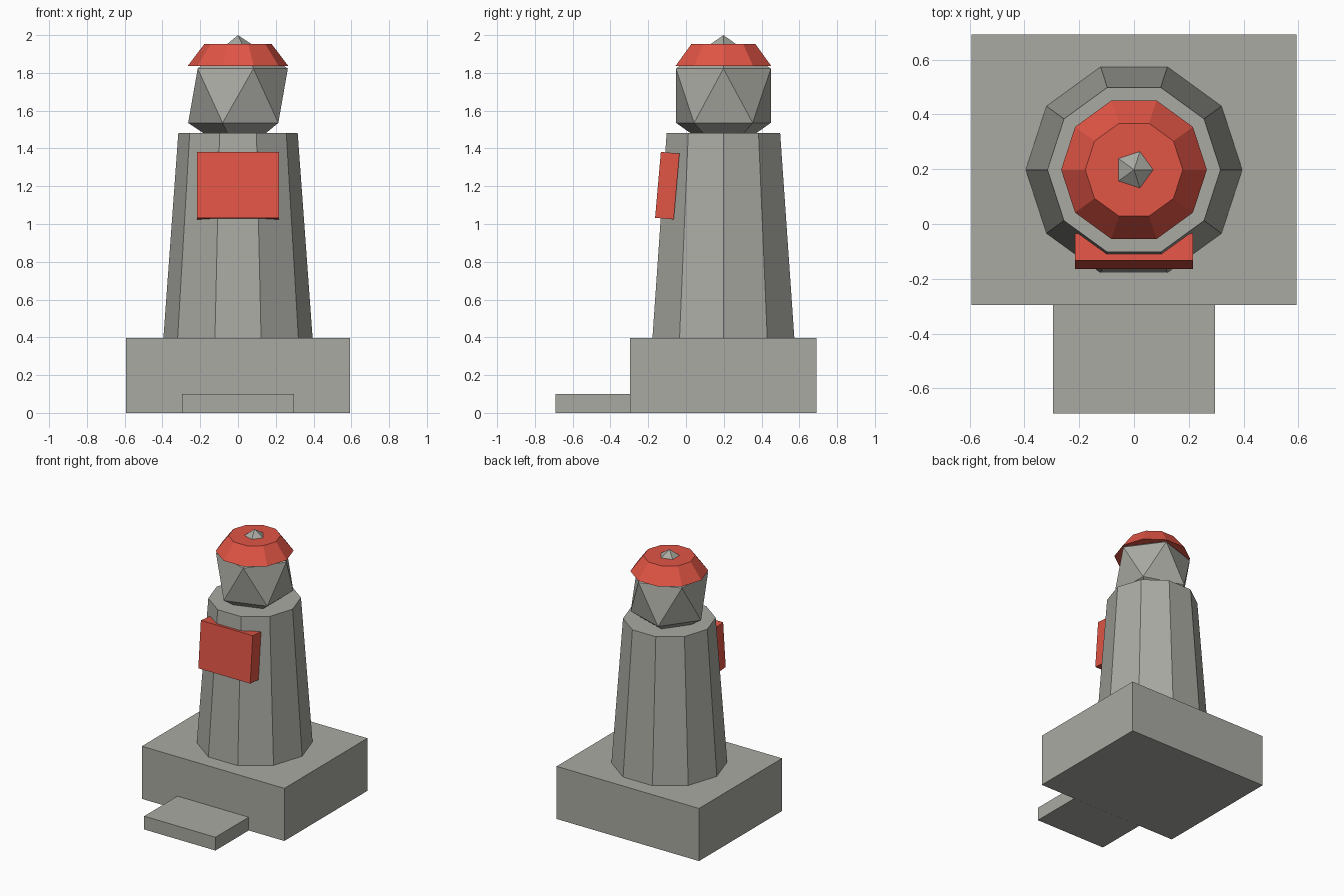
import bpy
from math import radians

cube = bpy.data.objects.get("Cube")
if cube:
    bpy.data.objects.remove(cube, do_unlink=True)


def make_material(name, rgb):
    mat = bpy.data.materials.new(name)
    mat.use_nodes = True
    mat.diffuse_color = (*rgb, 1)
    mat.node_tree.nodes["Principled BSDF"].inputs["Base Color"].default_value = (*rgb, 1)
    return mat


STONE = make_material("stone_grey", (0.40, 0.40, 0.365))
RED = make_material("signal_red", (0.75, 0.09, 0.06))
AXIS_Y = 0.198   # the tower stands behind the step
SIDES = 10


def finish(name, mat):
    obj = bpy.context.object
    obj.name = obj.data.name = name
    obj.data.materials.append(mat)
    return obj


def box(name, size, centre, mat, tilt=0):
    bpy.ops.mesh.primitive_cube_add(size=1, location=centre)
    obj = finish(name, mat)
    obj.scale = size
    obj.rotation_euler.x = radians(tilt)
    return obj


def frustum(name, r_bottom, r_top, z_bottom, z_top, mat):
    # Quarter turn puts a corner on +x and a flat side at the front
    bpy.ops.mesh.primitive_cone_add(
        vertices=SIDES, radius1=r_bottom, radius2=r_top, depth=z_top - z_bottom,
        location=(0, AXIS_Y, (z_bottom + z_top) / 2), rotation=(0, 0, radians(90)))
    return finish(name, mat)


# Plinth and front step
box("plinth", (1.186, 0.988, 0.396), (0, AXIS_Y, 0.198), STONE)
box("front_step", (0.593, 0.395, 0.1), (0, -0.494, 0.05), STONE)

# Tapered tower with leaning sign panel
frustum("tower", 0.395, 0.316, 0.396, 1.482, STONE)
box("sign_panel", (0.432, 0.099, 0.35), (0, -0.099, 1.203), RED, tilt=-5)

# Faceted lantern; its top point pokes through the cap
bpy.ops.mesh.primitive_ico_sphere_add(subdivisions=1, radius=1, location=(0, AXIS_Y, 1.679))
lantern = finish("lantern", STONE)
lantern.scale = (0.295, 0.295, 0.321)

# Cap roof
frustum("cap_roof", 0.266, 0.178, 1.837, 1.953, RED)
